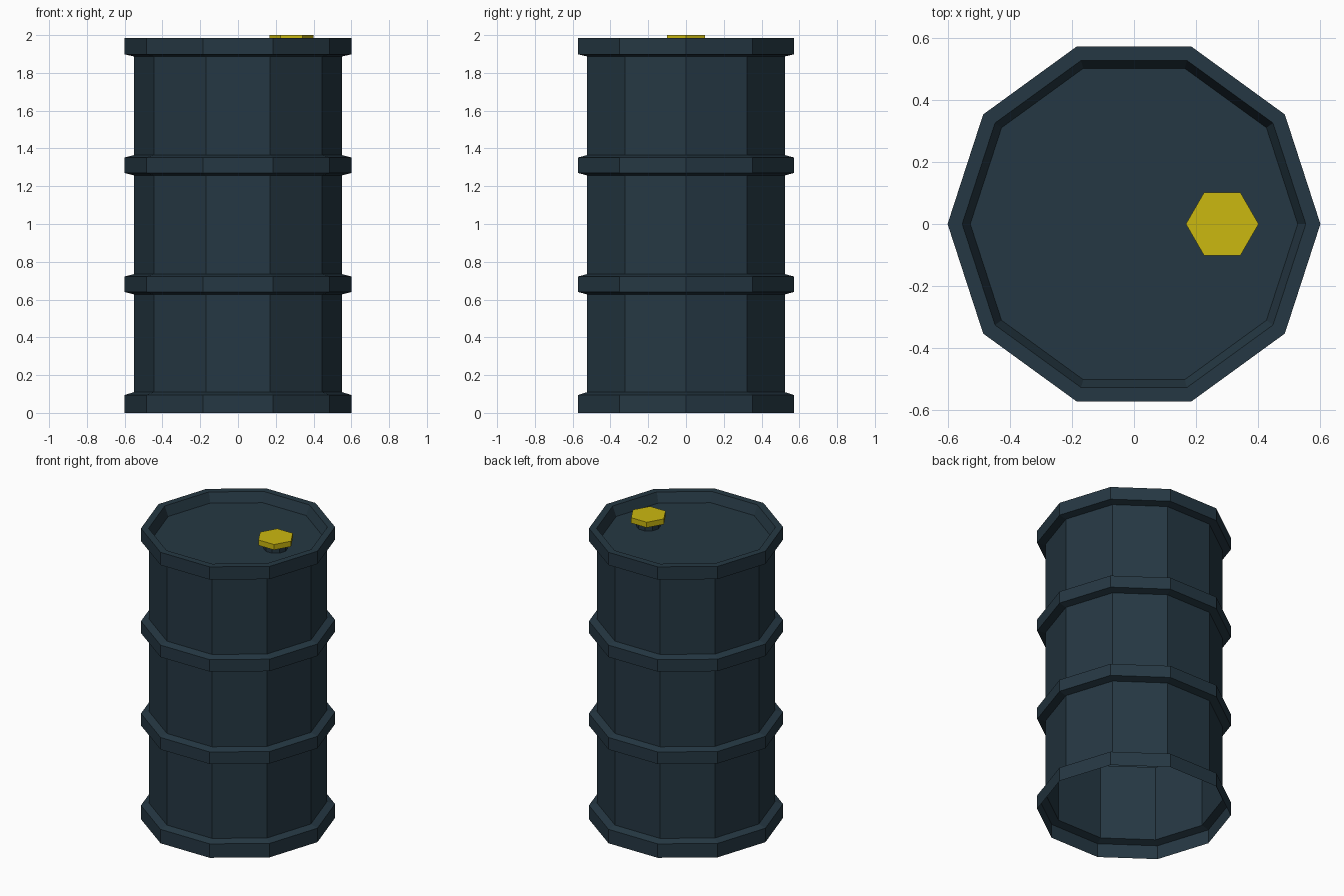
import bpy, bmesh, math

if "Cube" in bpy.data.objects:
    bpy.data.objects.remove(bpy.data.objects["Cube"])


def material(name, rgb):
    m = bpy.data.materials.new(name)
    m.diffuse_color = (*rgb, 1)
    m.use_nodes = True
    m.node_tree.nodes["Principled BSDF"].inputs["Base Color"].default_value = m.diffuse_color
    return m


def lathe(name, profile, sides, mat, centre=(0, 0), cap_top=True):
    """Turn an (r, z) profile listed bottom to top into a flat-faced solid."""
    bm = bmesh.new()
    rings = []
    for r, z in profile:
        rings.append([bm.verts.new((centre[0] + r * math.cos(2 * math.pi * i / sides),
                                    centre[1] + r * math.sin(2 * math.pi * i / sides), z))
                      for i in range(sides)])
    for a, b in zip(rings, rings[1:]):
        for i in range(sides):
            j = (i + 1) % sides
            bm.faces.new((a[i], a[j], b[j], b[i]))
    if cap_top:
        bm.faces.new(rings[-1])
    me = bpy.data.meshes.new(name)
    bm.to_mesh(me)
    bm.free()
    me.materials.append(mat)
    ob = bpy.data.objects.new(name, me)
    bpy.context.collection.objects.link(ob)
    return ob


steel = material("dark blue steel", (0.0185, 0.039, 0.056))
yellow = material("yellow cap", (0.60, 0.48, 0.005))

# Drum shell: open underneath, four hoops, sunken lid
R, H = 0.55, 0.60
profile = [(H, 0), (H, 0.095), (R, 0.11)]
for z in (0.627, 1.257):
    profile += [(R, z), (H, z + 0.013), (H, z + 0.095), (R, z + 0.108)]
profile += [(R, 1.887), (H, 1.898), (H, 1.985), (0.553, 1.985), (0.527, 1.92)]
lathe("drum", profile, 10, steel)

# Filler neck and hexagonal cap
lathe("filler_neck", [(0.075, 1.92), (0.075, 1.965)], 10, steel, (0.284, 0))
lathe("filler_cap", [(0, 1.963), (0.117, 1.963), (0.117, 2.0)], 6, yellow, (0.284, 0))
